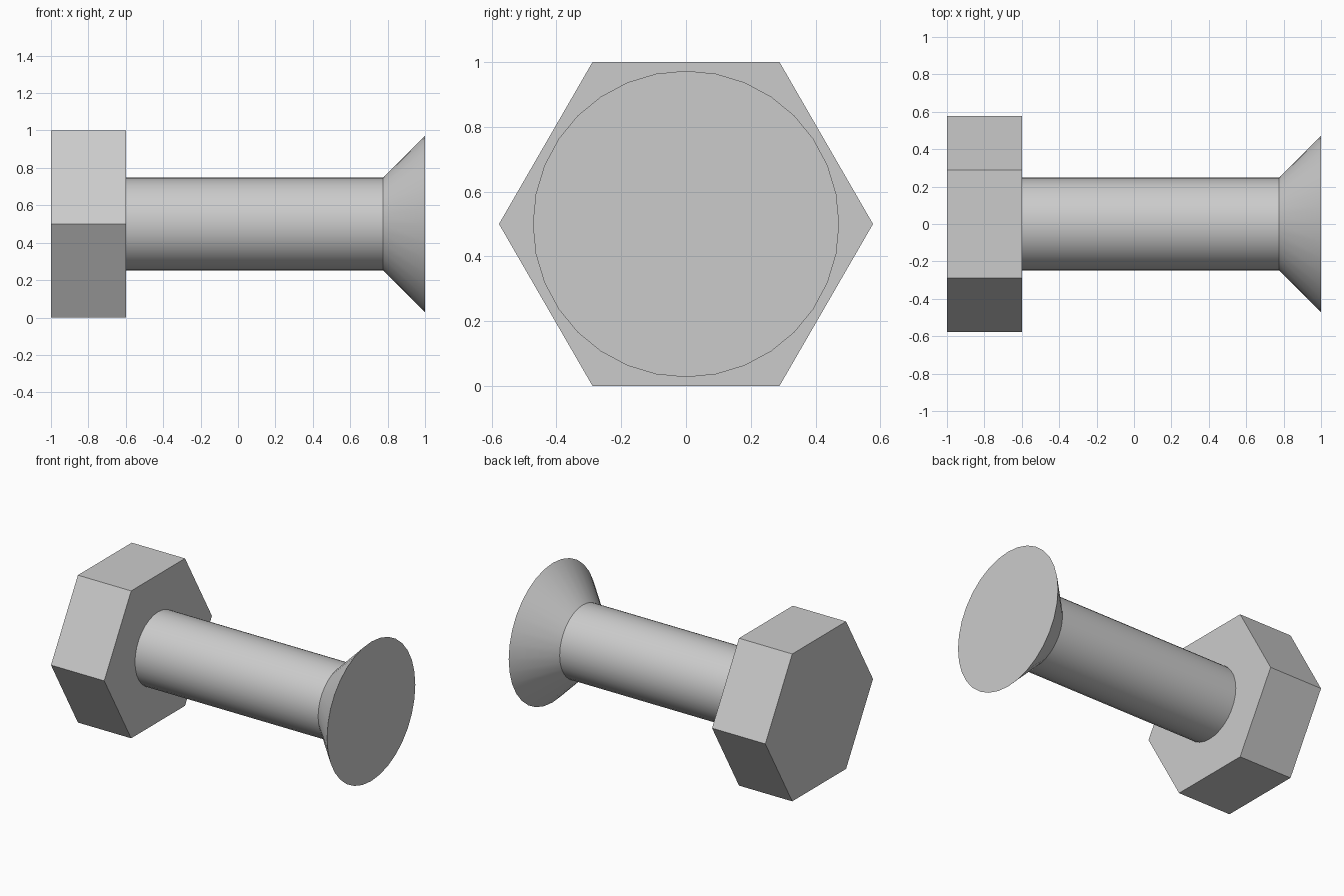
import bpy
import bmesh
from math import sin, cos, tau, radians

if "Cube" in bpy.data.objects:
    bpy.data.objects.remove(bpy.data.objects["Cube"], do_unlink=True)

AXIS_Z = 0.5
steel = bpy.data.materials.new("grey_steel")
steel.use_nodes = True
GREY = (0.6, 0.6, 0.6, 1)
steel.diffuse_color = GREY
steel.node_tree.nodes["Principled BSDF"].inputs["Base Color"].default_value = GREY


def turned(name, profile, sides, smooth):
    """Sweep (x, radius) pairs around the bolt axis and cap both ends."""
    bm = bmesh.new()
    rings = []
    for x, r in profile:
        angles = [tau * i / sides for i in range(sides)]
        rings.append([bm.verts.new((x, r * cos(a), AXIS_Z + r * sin(a))) for a in angles])
    for a, b in zip(rings, rings[1:]):
        for i in range(sides):
            j = (i + 1) % sides
            bm.faces.new((a[i], a[j], b[j], b[i]))
    bm.faces.new(rings[0])
    bm.faces.new(rings[-1])
    bmesh.ops.recalc_face_normals(bm, faces=bm.faces)
    mesh = bpy.data.meshes.new(name)
    bm.to_mesh(mesh)
    bm.free()
    mesh.materials.append(steel)
    obj = bpy.data.objects.new(name, mesh)
    bpy.context.collection.objects.link(obj)
    if smooth:
        bpy.ops.object.select_all(action="DESELECT")
        obj.select_set(True)
        bpy.context.view_layer.objects.active = obj
        bpy.ops.object.shade_smooth_by_angle(angle=radians(30))
    return obj


# Hexagonal nut with its corners pointing to the front and back
turned("hex_nut", [(-1, 0.5774), (-0.6, 0.5774)], 6, False)

# Shaft and countersunk head, turned as one piece
turned("countersunk_bolt", [(-0.99, 0.248), (0.775, 0.248), (1, 0.473)], 32, True)
